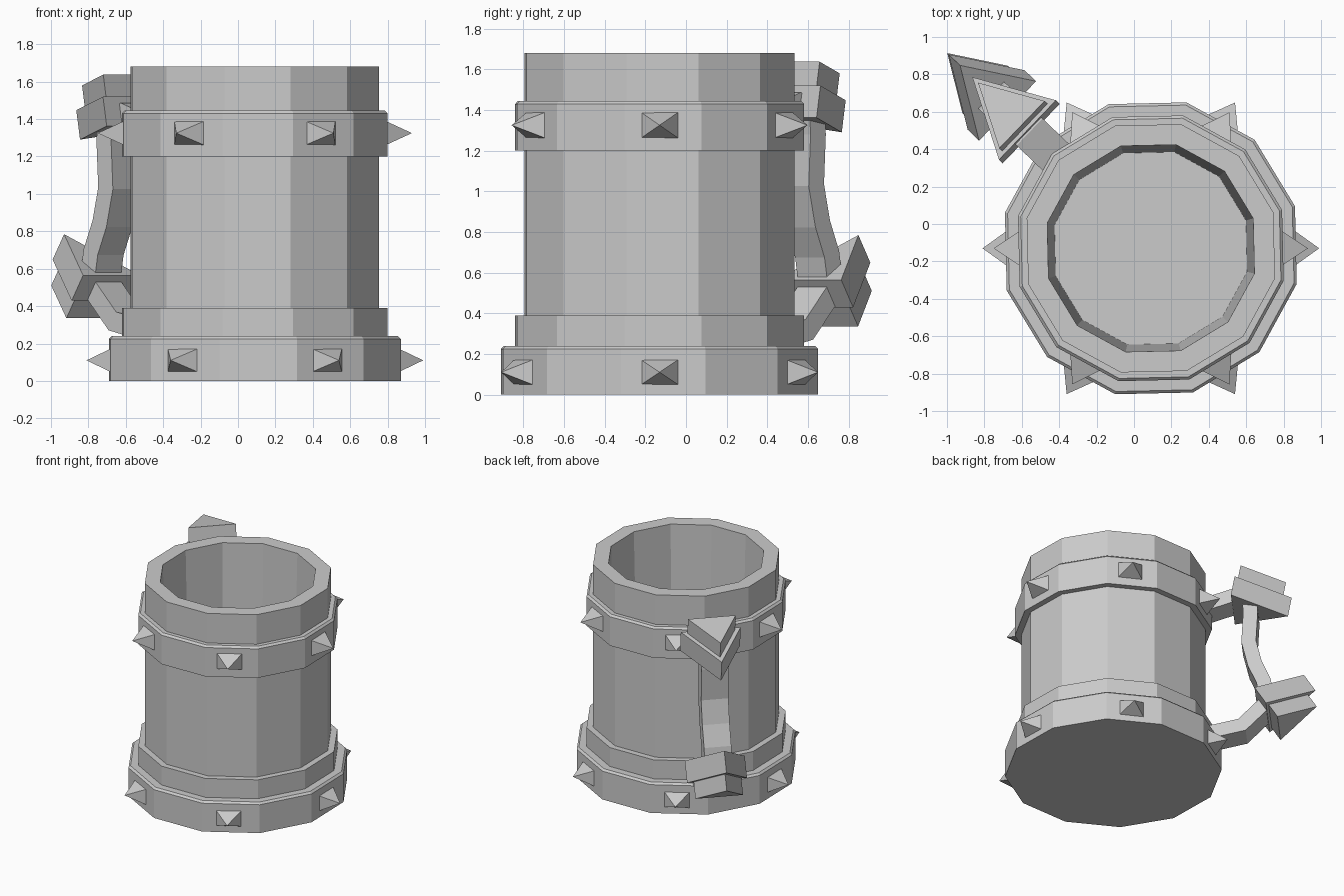
import bpy, bmesh, math
from mathutils import Vector, Matrix

cube = bpy.data.objects.get("Cube")
if cube:
    bpy.data.objects.remove(cube, do_unlink=True)

CENTRE = Vector((0.09, -0.13, 0))
SIDES = 12

grey = bpy.data.materials.new("plain_grey")
grey.use_nodes = True
colour = (0.6, 0.6, 0.6, 1)
grey.diffuse_color = colour
grey.node_tree.nodes["Principled BSDF"].inputs["Base Color"].default_value = colour


def finish(name, bm):
    """Turn a mesh built around the mug axis into a placed object."""
    bmesh.ops.recalc_face_normals(bm, faces=bm.faces)
    mesh = bpy.data.meshes.new(name)
    bm.to_mesh(mesh)
    bm.free()
    mesh.materials.append(grey)
    obj = bpy.data.objects.new(name, mesh)
    obj.location = CENTRE
    bpy.context.collection.objects.link(obj)
    return obj


def loft(bm, rings):
    """Skin a list of equal rings and cap both ends."""
    loops = [[bm.verts.new(p) for p in ring] for ring in rings]
    n = len(loops[0])
    for a, b in zip(loops, loops[1:]):
        for i in range(n):
            j = (i + 1) % n
            bm.faces.new((a[i], a[j], b[j], b[i]))
    bm.faces.new(loops[0])
    bm.faces.new(loops[-1])


def polygon(radius, z):
    step = math.tau / SIDES
    turn = math.radians(16.3)
    return [(radius * math.cos(turn + i * step), radius * math.sin(turn + i * step), z)
            for i in range(SIDES)]


# Mug: stepped base, body, upper band, rim and hollow inside
BASE, BAND, BODY = 0.803, 0.731, 0.683
profile = [(BASE, 0), (BASE, 0.225), (BASE - 0.015, 0.24), (BAND, 0.24), (BAND, 0.39),
           (BODY, 0.39), (BODY, 1.2), (BAND, 1.2), (BAND, 1.43), (BAND - 0.015, 1.445),
           (BODY, 1.445), (BODY, 1.68), (0.57, 1.68), (0.53, 0.2)]
bm = bmesh.new()
loft(bm, [polygon(r, z) for r, z in profile])
finish("mug_body", bm)


# Pyramid studs around both bands
def stud_ring(name, seat, tip, z, half_w, half_h):
    bm = bmesh.new()
    for k in range(6):
        turn = Matrix.Rotation(k * math.tau / 6, 3, "Z")
        corners = [(seat, -half_w, z - half_h), (seat, half_w, z - half_h),
                   (seat, half_w, z + half_h), (seat, -half_w, z + half_h)]
        vs = [bm.verts.new(turn @ Vector(c)) for c in corners]
        point = bm.verts.new(turn @ Vector((tip, 0, z)))
        bm.faces.new(vs)
        for i in range(4):
            bm.faces.new((vs[i], vs[(i + 1) % 4], point))
    finish(name, bm)


stud_ring("lower_studs", 0.773, 0.9, 0.11, 0.091, 0.061)
stud_ring("upper_studs", 0.703, 0.84, 1.325, 0.091, 0.063)

# Handle frame: radial, sideways, up
HANDLE_TURN = math.radians(136.2)

# Handle bar: rectangular section swept along a bent path
path = [Vector(p) for p in [(0.6, 1.33), (0.9, 1.43), (1.015, 1.4), (1.023, 1.28), (1.01, 1.03),
                            (1.055, 0.84), (1.12, 0.69), (1.15, 0.52), (0.96, 0.32), (0.6, 0.24)]]
bm = bmesh.new()
rings = []
for i, p in enumerate(path):
    before = (p - path[i - 1]).normalized() if i else None
    after = (path[i + 1] - p).normalized() if i + 1 < len(path) else None
    before, after = before or after, after or before
    along = (before + after).normalized()
    normal = Vector((-along.y, along.x))
    off = normal * 0.054 / max(along.dot(after), 0.6)
    rings.append([((p + off * s).x, side, (p + off * s).y)
                  for s, side in ((1, 0.1), (1, -0.1), (-1, -0.1), (-1, 0.1))])
loft(bm, rings)
finish("handle_bar", bm).rotation_euler.z = HANDLE_TURN


# Two-tier triangular corner caps on the handle
def corner_cap(name, tip, tilt, flip):
    out = Vector((math.cos(tilt), 0, math.sin(tilt)))
    stack = Vector((-out.z, 0, out.x)) * flip
    bm = bmesh.new()
    # each tier: tip offset, length, half width, top and bottom depth
    for shift, length, half, top, bottom in ((0, 0.33, 0.175, 0, 0.125),
                                             (0.065, 0.415, 0.22, 0.123, 0.283)):
        rings = []
        for depth in (top, bottom):
            nose = Vector((tip[0], 0, tip[1])) + out * shift - stack * depth
            back = nose - out * length
            rings.append([nose, back + Vector((0, half, 0)), back - Vector((0, half, 0))])
        loft(bm, rings)
    finish(name, bm).rotation_euler.z = HANDLE_TURN


corner_cap("upper_handle_cap", (1.28, 1.58), math.radians(-10), 1)
corner_cap("lower_handle_cap", (1.508, 0.51), math.radians(32), -1)
